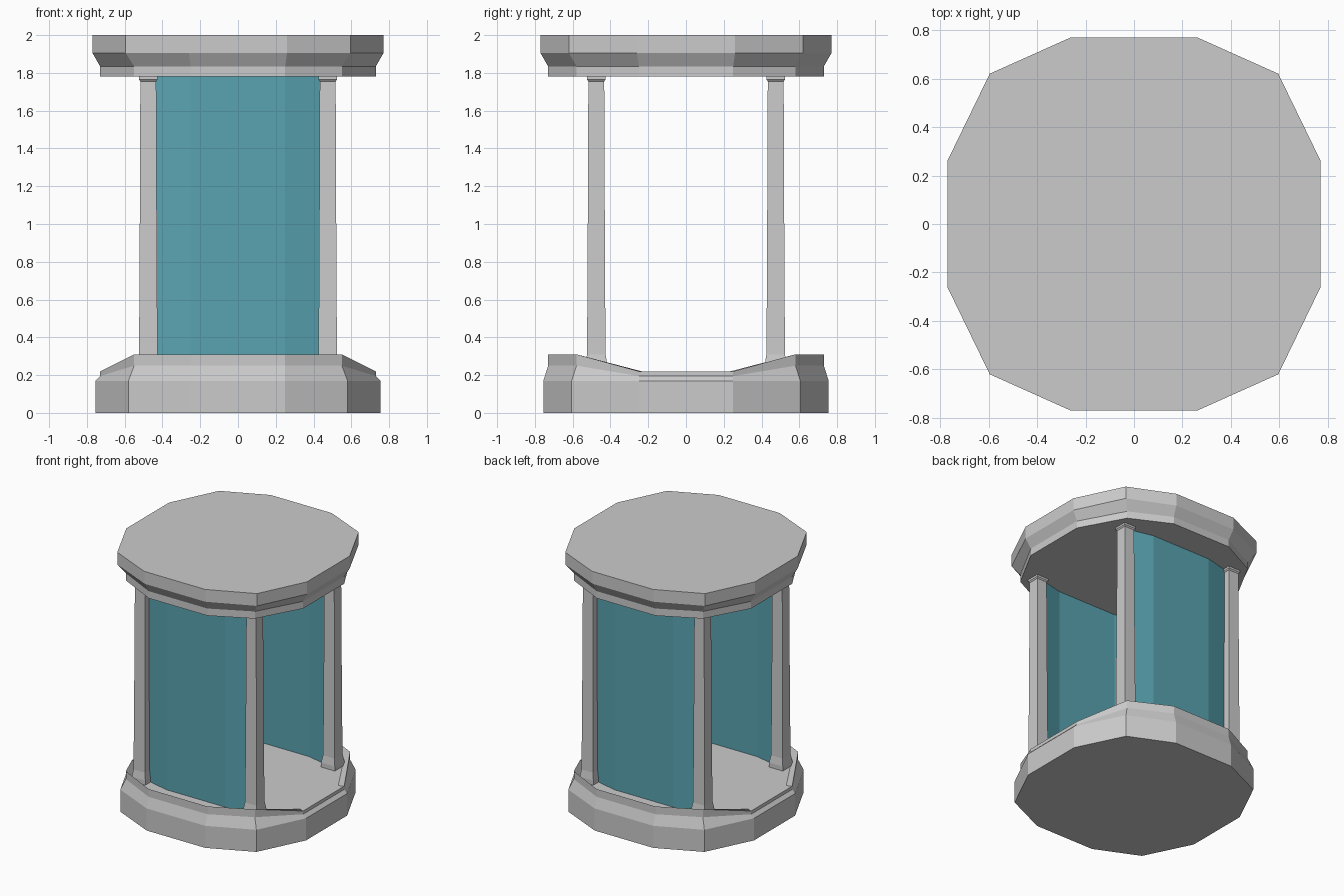
import bpy

if "Cube" in bpy.data.objects:
    bpy.data.objects.remove(bpy.data.objects["Cube"])


def make(name, verts, faces, mat=None):
    me = bpy.data.meshes.new(name)
    me.from_pydata(verts, [], faces)
    ob = bpy.data.objects.new(name, me)
    bpy.context.collection.objects.link(ob)
    if mat:
        me.materials.append(mat)
    return ob


def loft(name, rings):
    """Skin a stack of equal-sized rings and cap both ends."""
    n = len(rings[0])
    verts = [v for r in rings for v in r]
    faces = [tuple(reversed(range(n))),
             tuple(range(len(verts) - n, len(verts)))]
    for k in range(len(rings) - 1):
        for i in range(n):
            j = (i + 1) % n
            faces.append((k * n + i, k * n + j, k * n + n + j, k * n + n + i))
    return make(name, verts, faces)


def twelve_gon(side, corner, z, z_open=None):
    """Mirrored 12-sided ring; z_open is the height at the open x sides."""
    (a, b), (c, d) = side, corner
    z_open = z if z_open is None else z_open
    q = [(b, a, z_open), (c, d, z), (a, b, z)]
    q += [(-x, y, h) for x, y, h in reversed(q)]
    return q + [(-x, -y, h) for x, y, h in q]


# Base with raised lip at front and back, dipped at the open sides
loft("base", [
    twelve_gon((.25, .755), (.58, .605), 0),
    twelve_gon((.25, .755), (.58, .605), .17),
    twelve_gon((.25, .73), (.55, .58), .25, .195),
    twelve_gon((.25, .73), (.55, .58), .31, .22),
    twelve_gon((.235, .69), (.515, .54), .22),
])

# Roof slab with tapered underside
loft("roof", [
    twelve_gon((.25, .73), (.55, .58), 1.78),
    twelve_gon((.25, .73), (.55, .58), 1.835),
    twelve_gon((.26, .77), (.595, .62), 1.905),
    twelve_gon((.26, .77), (.595, .62), 2.0),
])

# Four square pillars with flared foot and cap
profile = [(.21, .058), (.255, .058), (.31, .049), (.8, .046),
           (1.755, .042), (1.765, .05), (1.785, .05)]
for sx in (-1, 1):
    for sy in (-1, 1):
        name = ("back" if sy > 0 else "front") + ("_right" if sx > 0 else "_left")
        loft(name + "_pillar", [
            [(sx * .475 + w * i, sy * .475 + w * j, z)
             for i, j in ((-1, -1), (1, -1), (1, 1), (-1, 1))]
            for z, w in profile])

# Slightly bowed glass panels at front and back
glass = bpy.data.materials.new("teal_glass")
glass.diffuse_color = (.1, .37, .44, 1)
glass.use_nodes = True
glass.node_tree.nodes["Principled BSDF"].inputs["Base Color"].default_value = glass.diffuse_color
for name, s in (("front_panel", -1), ("back_panel", 1)):
    pts = [(-.44, .465), (-.25, .51), (.25, .51), (.44, .465)]
    verts = [(x, s * y, z) for z in (.215, 1.785) for x, y in pts]
    faces = [(i, i + 1, i + 5, i + 4) for i in range(3)]
    if s > 0:
        faces = [f[::-1] for f in faces]
    make(name, verts, faces, glass)
